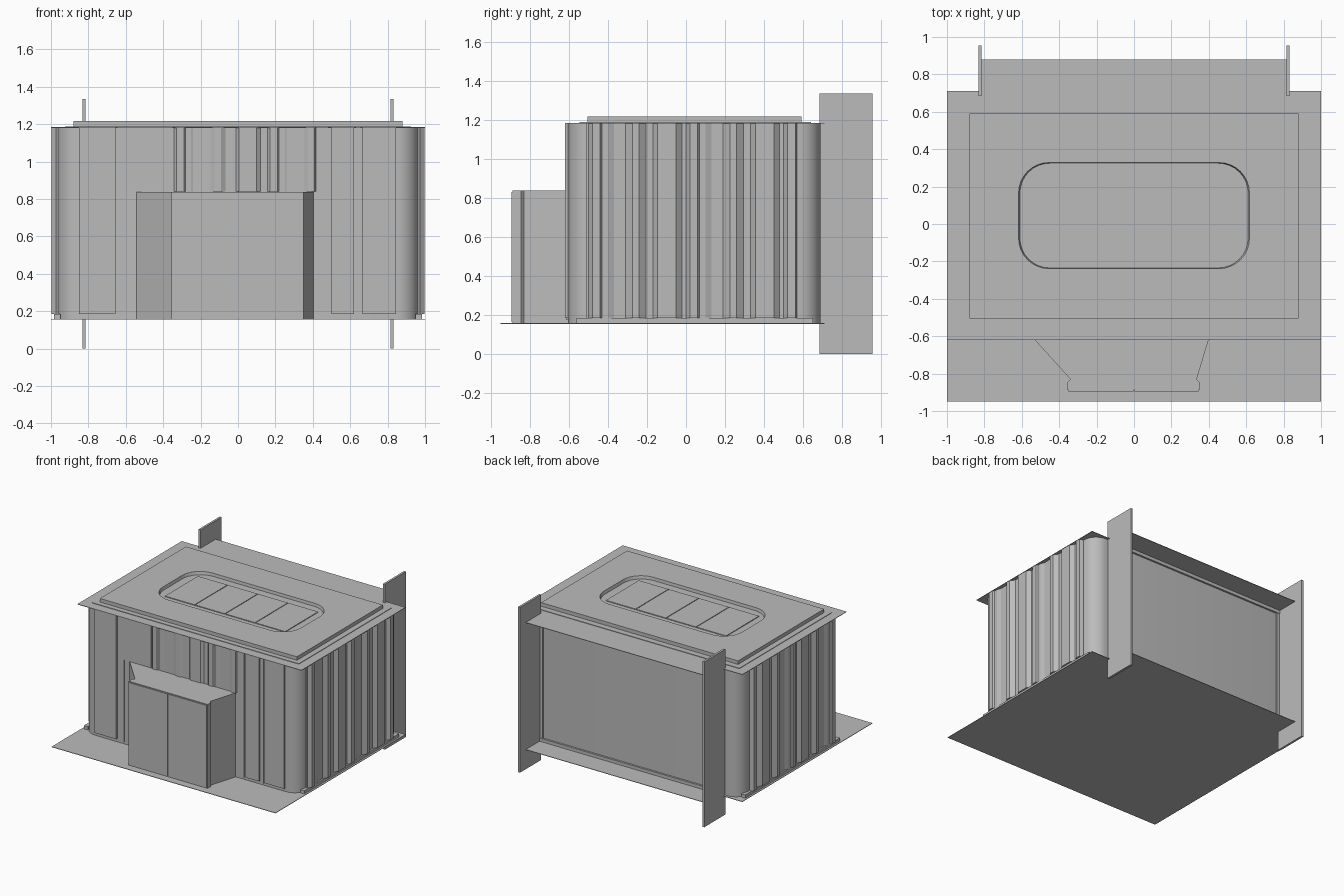
import bpy, bmesh, math
from mathutils import Vector

old = bpy.data.objects.get("Cube")
if old:
    bpy.data.objects.remove(old, do_unlink=True)

grey = bpy.data.materials.new("plain_grey")
grey.use_nodes = True
COLOUR = (0.5, 0.5, 0.5, 1)
grey.diffuse_color = COLOUR
grey.node_tree.nodes["Principled BSDF"].inputs["Base Color"].default_value = COLOUR

FLOOR, ROOF, PLINTH = 0.155, 1.185, 0.185


def prism(name, outline, z0, z1, top_scale=1.0):
    """Extrude a plan outline between two heights."""
    bm = bmesh.new()
    face = bm.faces.new([bm.verts.new((x, y, z0)) for x, y in outline])
    centre = face.calc_center_bounds()
    up = bmesh.ops.extrude_face_region(bm, geom=[face])["geom"]
    for v in (g for g in up if isinstance(g, bmesh.types.BMVert)):
        v.co = centre + (v.co - centre) * top_scale
        v.co.z = z1
    bmesh.ops.recalc_face_normals(bm, faces=bm.faces)
    mesh = bpy.data.meshes.new(name)
    bm.to_mesh(mesh)
    bm.free()
    mesh.materials.append(grey)
    ob = bpy.data.objects.new(name, mesh)
    bpy.context.collection.objects.link(ob)
    return ob


def box(name, x0, x1, y0, y1, z0, z1):
    return prism(name, [(x0, y0), (x1, y0), (x1, y1), (x0, y1)], z0, z1)


def rounded(x0, x1, y0, y1, r, steps=8):
    """Plan outline of a rectangle with rounded corners."""
    pts = []
    corners = [(x1 - r, y1 - r), (x0 + r, y1 - r), (x0 + r, y0 + r), (x1 - r, y0 + r)]
    for q, (cx, cy) in enumerate(corners):
        for i in range(steps + 1):
            a = math.pi / 2 * (q + i / steps)
            pts.append((cx + r * math.cos(a), cy + r * math.sin(a)))
    return pts


# one repeat of the corrugated sheet: (distance along, height fraction)
PERIOD = 0.5
RIBS = [(0, 1), (.04, 1), (.05, .5), (.08, .5), (.11, 0), (.17, 0), (.205, 1), (.24, 1),
        (.275, 0), (.31, 0), (.335, 1), (.43, 1), (.46, 0), (.48, 0)]


def corrugation(start, end, low, high, shift):
    """Points (along, depth) of a corrugated sheet, with a closed back."""
    pts = [(start, low)]
    for k in range(-1, 4):
        for d, h in RIBS:
            t = start + shift + k * PERIOD + d
            if start < t < end:
                pts.append((t, low + (high - low) * h))
    back = low - (high - low) * 0.6
    return pts + [(end, low), (end, back), (start, back)]


# floor and roof plates with the rear ledges between the fins
for name, front, z0, z1 in (("floor", -.95, FLOOR, FLOOR + .004),
                            ("roof", -.62, ROOF - .004, ROOF)):
    prism(name + "_plate", [(-1, front), (1, front), (1, .71), (.82, .71), (.82, .88),
                            (-.82, .88), (-.82, .71), (-1, .71)], z0, z1)

# main body with rounded corner columns
body = prism("body", rounded(-.965, .965, -.605, .69, .115), FLOOR + .002, ROOF - .002)
bpy.context.view_layer.objects.active = body
body.select_set(True)
bpy.ops.object.shade_smooth_by_angle(angle=math.radians(30))
body.select_set(False)

# mirrored parts: corrugated side sheets, rear fins
for side, s in (("left", 1), ("right", -1)):
    sheet = corrugation(-.51, .57, .972, .998, .03)
    prism(side + "_corrugated_wall", [(s * d, t) for t, d in sheet], PLINTH, ROOF - .001)
    box(side + "_plinth", *sorted((s * .95, s * .985)), -.56, .65, FLOOR, PLINTH)
    box(side + "_rear_fin", *sorted((s * .815, s * .832)), .685, .955, 0, 1.335)
    box(side + "_rear_trim", *sorted((s * .79, s * .815)), .68, .7, FLOOR, ROOF)

# rear panel lips
box("rear_lower_lip", -.815, .815, .68, .705, FLOOR, PLINTH)
box("rear_upper_lip", -.815, .815, .68, .705, ROOF - .03, ROOF)

# front wall panels
for i, (x0, x1, y, z) in enumerate([(-.85, -.655, -.619, PLINTH), (-.645, -.59, -.612, .175),
                                    (-.59, -.35, -.612, .84), (.42, .48, -.612, .175),
                                    (.5, .62, -.619, PLINTH), (.632, .655, -.612, .175),
                                    (.665, .845, -.619, PLINTH)]):
    box("front_panel_%d" % (i + 1), x0, x1, y, -.59, z, ROOF - .001)
sheet = corrugation(-.35, .42, .597, .619, .02)
prism("front_corrugated_wall", [(t, -d) for t, d in sheet], .84, ROOF - .001)

# entrance porch with splayed sides and a pair of doors
prism("porch", [(-.58, -.565), (-.34, -.83), (-.355, -.845), (-.355, -.888), (.35, -.888),
                (.35, -.845), (.335, -.83), (.42, -.55)], FLOOR, .837)
for side, x0, x1 in (("right", -.35, -.003), ("left", .003, .345)):
    box(side + "_door", x0, x1, -.895, -.887, FLOOR + .01, .83)

# raised roof lid with a rounded recess
box("lid_base", -.925, .925, -.545, .64, ROOF - .002, ROOF + .004)
lid = box("lid", -.88, .88, -.505, .592, ROOF, 1.218)
cutter = prism("recess_cutter", rounded(-.61, .61, -.235, .325, .16), 1.194, 1.225, 1.015)
cutter.hide_render = True
cutter.hide_viewport = True
cut = lid.modifiers.new("recess", "BOOLEAN")
cut.operation = "DIFFERENCE"
cut.solver = "EXACT"
cut.object = cutter

# apply the recess so that the helper can go
graph = bpy.context.evaluated_depsgraph_get()
lid_mesh = bpy.data.meshes.new_from_object(lid.evaluated_get(graph))
lid.modifiers.clear()
lid.data = lid_mesh
bpy.data.objects.remove(cutter, do_unlink=True)

# four skylight panes
for i in range(4):
    x = -.54 + i * .27
    box("skylight_pane_%d" % (i + 1), x + .003, x + .267, -.165, .255, 1.19, 1.2)
